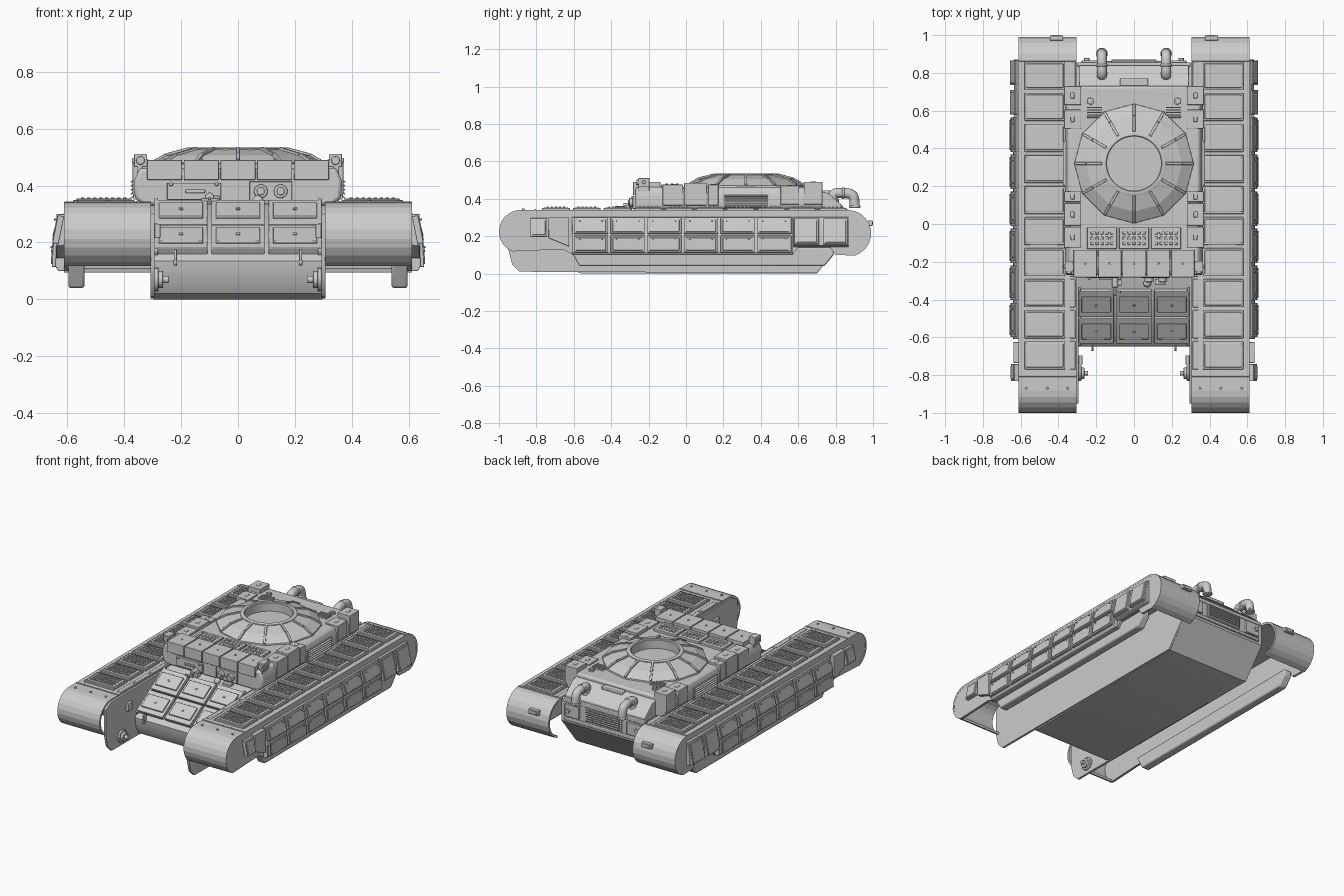
import bpy, bmesh, math
from mathutils import Matrix, Euler, Vector

if "Cube" in bpy.data.objects:
    bpy.data.objects.remove(bpy.data.objects["Cube"])

def box(bm, c, s, rot=(0, 0, 0)):
    m = Matrix.Translation(c) @ Euler(rot).to_matrix().to_4x4() @ Matrix.Diagonal((*s, 1))
    bmesh.ops.create_cube(bm, size=1, matrix=m)

def cyl(bm, c, r, d, axis='Z', r2=None, n=16):
    rot = {'X': (0, math.pi / 2, 0), 'Y': (math.pi / 2, 0, 0), 'Z': (0, 0, 0)}[axis]
    m = Matrix.Translation(c) @ Euler(rot).to_matrix().to_4x4()
    bmesh.ops.create_cone(bm, cap_ends=True, segments=n, radius1=r,
                          radius2=r if r2 is None else r2, depth=d, matrix=m)

def prism(bm, pts, t0, t1, axis='X'):
    """Extrude a (y,z) outline along X or an (x,z) outline along Y."""
    put = (lambda t, a, b: (t, a, b)) if axis == 'X' else (lambda t, a, b: (a, t, b))
    f = bm.faces.new([bm.verts.new(put(t0, a, b)) for a, b in pts])
    r = bmesh.ops.extrude_face_region(bm, geom=[f])
    vs = [v for v in r['geom'] if isinstance(v, bmesh.types.BMVert)]
    bmesh.ops.translate(bm, verts=vs, vec=Vector(put(t1, 0, 0)) - Vector(put(t0, 0, 0)))

def lathe(bm, prof, c, n):
    rings = [[bm.verts.new((c[0] + r * math.cos(2 * math.pi * i / n),
                            c[1] + r * math.sin(2 * math.pi * i / n), z)) for i in range(n)] for r, z in prof]
    for a, b in zip(rings, rings[1:]):
        for i in range(n):
            j = (i + 1) % n
            bm.faces.new((a[i], a[j], b[j], b[i]))

def finish(name, bm, bevel=0.0, mirror=False):
    bmesh.ops.recalc_face_normals(bm, faces=bm.faces)
    me = bpy.data.meshes.new(name)
    bm.to_mesh(me)
    bm.free()
    ob = bpy.data.objects.new(name, me)
    bpy.context.collection.objects.link(ob)
    if mirror:
        ob.modifiers.new("mirror", 'MIRROR').use_mirror_merge = False
    if bevel:
        b = ob.modifiers.new("bevel", 'BEVEL')
        b.width, b.segments, b.limit_method = bevel, 2, 'ANGLE'
    return ob

def arc(cy, cz, r, a0, a1, n):
    return [(cy + r * math.cos(math.radians(a0 + (a1 - a0) * i / n)),
             cz + r * math.sin(math.radians(a0 + (a1 - a0) * i / n))) for i in range(n + 1)]

# Lower hull
bm = bmesh.new()
prism(bm, [(-.34, .335), (-.63, .155), (-.648, .135), (-.64, .07), (-.61, .02), (-.56, 0),
           (.70, 0), (.85, .19), (.85, .335)], -.297, .297)
finish("hull", bm)

# Side plates with the front drive brackets
bm = bmesh.new()
prism(bm, [(-.95, .30), (-.95, .13), (-.93, .05), (-.89, .01), (.70, .003), (.85, .19), (.85, .33), (-.9, .33)], .293, .308)
finish("side_plate", bm, mirror=True)
bm = bmesh.new()
for r, d in ((.042, .014), (.03, .03), (.013, .05)):
    cyl(bm, (.293 - d / 2, -.79, .07), r, d, 'X', n=20)
box(bm, (.283, -.72, .24), (.02, .05, .05))
finish("drive_hub", bm, .003, True)

# Curved track guards
def guard(d):
    return arc(-.885, .225, .115 - d, 250, 90, 10) + arc(.865, .215, .125 - d, 90, -75, 10)
bm = bmesh.new()
prism(bm, guard(0) + guard(.014)[::-1], .305, .612)
finish("track_guard", bm, mirror=True)
bm = bmesh.new()
prism(bm, guard(.002) + [(.80, .10), (.77, .14), (.60, .14), (.57, .10), (-.60, .10), (-.66, .13)], .595, .611)
finish("guard_side_wall", bm, mirror=True)
bm = bmesh.new()
prism(bm, [(-.62, .13), (-.57, .04), (.74, .04), (.79, .10), (.79, .14)], .54, .596)
finish("lower_skirt", bm, .008, True)
bm = bmesh.new()
for y in (-.805, .865):
    box(bm, (.458, y, .341), (.306, .008, .006))
for x in (.35, .46, .57):
    cyl(bm, (x, -.87, .341), .007, .012, n=8)
box(bm, (.41, .985, .27), (.07, .025, .03))
box(bm, (.41, .995, .27), (.045, .01, .018))
finish("guard_fittings", bm, .002, True)

# Ten tread plates per side with raised grip studs
bm, studs = bmesh.new(), bmesh.new()
for i in range(10):
    y = .785 - i * .1645
    box(bm, (.472, y, .343), (.215, .148, .014))
    box(bm, (.472, y, .350), (.195, .128, .008))
    box(bm, (.325, y, .341), (.03, .15, .006))
    for a in range(8):
        for b in range(5):
            box(studs, (.472 + (a - 3.5) * .021, y + (b - 2) * .022, .3555), (.013, .010, .006))
finish("tread_plate", bm, .003, True)
finish("tread_stud", studs, mirror=True)

# Armoured side skirts: two rows of six panels plus end panels
bm = bmesh.new()
prism(bm, [(.605, .305), (.618, .30), (.638, .21), (.642, .115), (.632, .10), (.605, .10)], -.61, .57, 'Y')
prism(bm, [(.605, .305), (.618, .30), (.636, .21), (.636, .15), (.605, .14)], .575, .87, 'Y')
finish("skirt_backing", bm, .003, True)
bm = bmesh.new()
for i in range(6):
    y = -.508 + i * .196
    for x, z, t in ((.631, .255, -.26), (.643, .158, -.06)):
        box(bm, (x, y, z), (.018, .182, .088), (0, t, 0))
        box(bm, (x + .008, y, z), (.010, .160, .068), (0, t, 0))
        for s in (-.06, .06):
            cyl(bm, (x + .009, y + s, z + .026), .004, .014, 'X', n=6)
for y, z, h, w in ((-.787, .245, .10, .09), (.645, .225, .14, .13), (.80, .225, .14, .13)):
    box(bm, (.632, y, z), (.022, w, h), (0, -.2, 0))
    box(bm, (.641, y, z), (.010, w - .02, h - .02), (0, -.2, 0))
prism(bm, [(-.735, .30), (-.735, .19), (-.625, .145), (-.625, .30)], .61, .638)
finish("skirt_panel", bm, .004, True)

# Glacis armour blocks
bm = bmesh.new()
th = math.atan2(.18, .29)
for t in (.25, .74):
    for x in (-.2, 0, .2):
        y, z = -.34 - .29 * t, .335 - .18 * t
        for off, w, l, h in ((.008, .187, .158, .03), (.024, .155, .095, .016), (.034, .015, .012, .006)):
            box(bm, (x, y - math.sin(th) * off, z + math.cos(th) * off), (w, l, h), (th, 0, 0))
finish("glacis_block", bm, .008)

# Tow hooks and edge strips on the nose
bm = bmesh.new()
box(bm, (.22, -.655, .15), (.01, .03, .055))
cyl(bm, (.22, -.662, .13), .012, .012, 'X', n=12)
box(bm, (.288, -.49, .255), (.014, .35, .02), (th, 0, 0))
finish("tow_hook", bm, .003, True)

# Upper casemate
half = [(.33, .33), (.362, .355), (.366, .415), (.345, .462)]
bm = bmesh.new()
prism(bm, half + [(-x, z) for x, z in half[::-1]], -.27, .73, 'Y')
finish("casemate", bm, .012)
bm = bmesh.new()
for i in range(5):
    box(bm, ((i - 2) * .129, -.21, .455), (.123, .145, .07))
    cyl(bm, ((i - 2) * .129, -.21, .492), .006, .006, n=8)
finish("brow_block", bm, .007)
bm = bmesh.new()
for i in (-1, 0, 1):
    box(bm, (i * .17, -.075, .468), (.158, .115, .018))
    for k in range(5):
        for j in range(3):
            box(bm, (i * .17 + (k - 2) * .026, -.075 + (j - 1) * .028, .479), (.016, .016, .006))
finish("front_roof_plate", bm, .003)

# Corner stowage blocks along the casemate
bm = bmesh.new()
for y, l, z, h in ((.05, .12, .425, .12), (-.07, .11, .42, .11), (.145, .055, .42, .11),
                   (.555, .10, .42, .10), (.68, .10, .43, .12)):
    box(bm, (.325, y, z), (.09, l, h))
    box(bm, (.325, y, z + h / 2), (.02, .03, .006))
finish("side_block", bm, .009, True)

# Side louvres
bm = bmesh.new()
box(bm, (.362, .32, .388), (.012, .25, .075))
for i in range(5):
    box(bm, (.37, .32, .36 + i * .014), (.014, .23, .006), (0, .5, 0))
finish("side_louvre", bm, .001, True)

# Lamps at the brow corners
bm = bmesh.new()
box(bm, (.343, -.225, .488), (.046, .06, .046))
cyl(bm, (.343, -.258, .488), .015, .012, 'Y')
box(bm, (.345, -.225, .45), (.02, .06, .04))
cyl(bm, (.362, -.225, .488), .01, .02, 'X', n=10)
finish("lamp", bm, .003, True)

# Front face details: slit visor, twin sights, small mounts
bm = bmesh.new()
box(bm, (-.155, -.275, .38), (.19, .02, .06))
box(bm, (-.15, -.288, .38), (.07, .014, .012))
for x in (-.235, -.075):
    cyl(bm, (x, -.285, .405), .008, .02, 'Y', n=8)
finish("visor", bm, .003)
bm = bmesh.new()
box(bm, (.115, -.275, .38), (.15, .02, .07))
for x in (.08, .15):
    cyl(bm, (x, -.29, .38), .024, .03, 'Y', n=20)
    cyl(bm, (x, -.305, .38), .014, .012, 'Y', n=20)
finish("twin_sight", bm, .003)
bm = bmesh.new()
cyl(bm, (-.10, -.31, .36), .016, .05, 'Y')
cyl(bm, (-.10, -.35, .355), .006, .06, 'Y', n=8)
box(bm, (-.08, -.31, .345), (.03, .03, .04))
box(bm, (-.1, -.36, .35), (.06, .012, .012))
bmesh.ops.create_uvsphere(bm, u_segments=16, v_segments=10, radius=.02, matrix=Matrix.Translation((.07, -.315, .345)))
box(bm, (.14, -.305, .338), (.06, .03, .016))
finish("front_mounts", bm, .002)

# Twelve sided turret base with ribs and an open ring
C = (0, .32)
bm = bmesh.new()
lathe(bm, [(.318, .455), (.315, .47), (.255, .505), (.16, .53)], C, 12)
finish("turret_base", bm)
bm = bmesh.new()
lathe(bm, [(.17, .515), (.17, .531), (.165, .534), (.148, .534), (.143, .53), (.143, .475), (.001, .475)], C, 48)
finish("turret_ring", bm)
bm = bmesh.new()
for i in range(12):
    a = math.pi * i / 6
    for r, z, l, t in ((.21, .519, .085, .26), (.282, .491, .07, .53)):
        box(bm, (r * math.cos(a), C[1] + r * math.sin(a), z), (l, .014, .012), (0, t, a))
finish("turret_rib", bm, .002)

# Rear roof grilles and filler caps
bm = bmesh.new()
for i in range(5):
    box(bm, (.21, .565 + i * .013, .466), (.08, .006, .012))
cyl(bm, (.23, .65, .465), .019, .014)
cyl(bm, (.23, .65, .473), .012, .008)
finish("roof_grille", bm, .001, True)

# Rear deck, tail grille and beams
bm = bmesh.new()
prism(bm, [(.72, .44), (.76, .43), (.84, .36), (.84, .33), (.72, .33)], -.29, .29)
box(bm, (0, .75, .435), (.15, .04, .02))
box(bm, (0, .845, .335), (.60, .02, .025))
box(bm, (0, .853, .215), (.56, .02, .02))
finish("rear_deck", bm, .004)
bm = bmesh.new()
box(bm, (0, .85, .275), (.26, .012, .09))
for i in range(6):
    box(bm, (0, .86, .24 + i * .014), (.24, .02, .006), (.5, 0, 0))
for s in (-1, 1):
    box(bm, (s * .225, .855, .275), (.10, .02, .08))
    cyl(bm, (s * .25, .868, .275), .014, .02, 'Y')
finish("tail_grille", bm, .001)

# Exhaust pipes with collars
for side, s in (("left", -1), ("right", 1)):
    cu = bpy.data.curves.new("exhaust_" + side, 'CURVE')
    cu.dimensions, cu.bevel_depth, cu.bevel_resolution, cu.use_fill_caps = '3D', .027, 4, True
    sp = cu.splines.new('NURBS')
    path = [(.785, .31), (.785, .40), (.79, .43), (.84, .432), (.89, .425), (.902, .39), (.902, .35)]
    sp.points.add(len(path) - 1)
    for p, (y, z) in zip(sp.points, path):
        p.co = (s * .17, y, z, 1)
    sp.use_endpoint_u, sp.order_u = True, 3
    bpy.context.collection.objects.link(bpy.data.objects.new("exhaust_" + side, cu))
bm = bmesh.new()
cyl(bm, (.17, .785, .385), .034, .025, n=20)
cyl(bm, (.17, .84, .43), .031, .014, 'Y', n=20)
cyl(bm, (.17, .902, .358), .031, .014, n=20)
box(bm, (.17, .785, .355), (.09, .07, .05))
finish("exhaust_collar", bm, .004, True)

# Smooth shading with sharp edges kept
bpy.ops.object.select_all(action='DESELECT')
for ob in bpy.data.objects:
    if ob.type == 'MESH' and ob.name not in ("turret_base", "track_guard"):
        ob.select_set(True)
        bpy.context.view_layer.objects.active = ob
bpy.ops.object.shade_smooth_by_angle(angle=math.radians(35))
